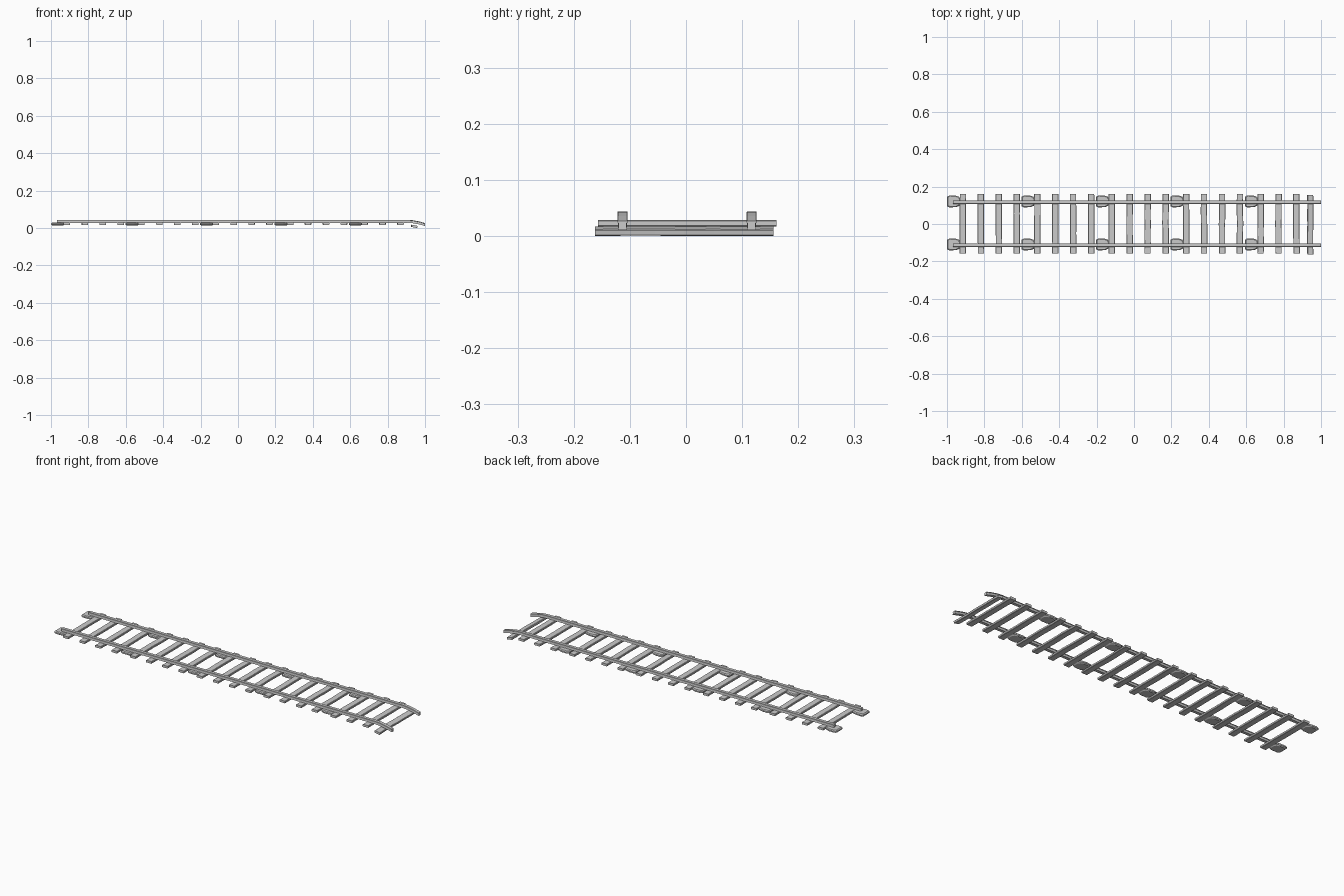
import bpy, bmesh, math, random
from mathutils import Vector, Matrix

random.seed(4)
if "Cube" in bpy.data.objects:
    bpy.data.objects.remove(bpy.data.objects["Cube"])


def loft(name, rings):
    """Skin a list of equal-length closed rings and cap both ends."""
    bm = bmesh.new()
    loops = [[bm.verts.new(p) for p in ring] for ring in rings]
    n = len(loops[0])
    for a, b in zip(loops, loops[1:]):
        for i in range(n):
            j = (i + 1) % n
            bm.faces.new((a[i], a[j], b[j], b[i]))
    bm.faces.new(loops[0])
    bm.faces.new(loops[-1])
    bmesh.ops.recalc_face_normals(bm, faces=bm.faces)
    mesh = bpy.data.meshes.new(name)
    bm.to_mesh(mesh)
    bm.free()
    obj = bpy.data.objects.new(name, mesh)
    bpy.context.collection.objects.link(obj)
    return obj


# Rails: a flat-bottomed section with a wider head, bent down at one end
half = [(0.008, -0.008), (0.008, -0.005), (0.0072, -0.003),
        (0.0072, 0.004), (0.009, 0.005), (0.009, 0.007), (0.008, 0.008)]
section = half + [(-y, z) for y, z in reversed(half)]
path = [(-0.968, 0.036), (0.9, 0.036), (0.93, 0.0345), (0.965, 0.028), (1.0, 0.019)]
rail_y = {"left": 0.117, "right": -0.113}
for side, y0 in rail_y.items():
    loft(side + "_rail", [[(x, y0 + y, z0 + z) for y, z in section] for x, z0 in path])


# Sleepers: slightly uneven planks with chamfered edges
def sleeper(name, x, y, z, tilt=0.0, width=0.034):
    w, h, c = width / 2, 0.006, 0.002
    outline = [(-w, -h + c), (-w + c, -h), (w - c, -h), (w, -h + c),
               (w, h - c), (w - c, h), (-w + c, h), (-w, h - c)]
    rings = []
    for i in range(7):
        shift = random.uniform(-0.0012, 0.0012)
        rings.append([(px + shift, -0.159 + 0.053 * i, pz) for px, pz in outline])
    obj = loft(name, rings)
    obj.matrix_world = Matrix.Translation((x, y, z)) @ Matrix.Rotation(tilt, 4, "Y")


bay, step = 0.398, 0.096
for i in range(19):
    x = -0.915 + (i // 4) * bay + (i % 4) * step
    sleeper(f"sleeper_{i + 1}", x, 0.002, 0.023)
sleeper("loose_end_sleeper", 0.942, -0.0035, 0.009, math.radians(11), 0.032)

# Support pads: rounded stones with chamfered rims, a pair at each bay
outline = [(-0.035, -0.026), (-0.024, -0.032), (0.012, -0.031), (0.03, -0.024),
           (0.036, -0.01), (0.036, 0.012), (0.028, 0.025), (0.01, 0.031),
           (-0.022, 0.032), (-0.035, 0.025)]
layers = [(0.82, 0.014), (1.0, 0.018), (1.0, 0.025), (0.86, 0.029)]
for side, y0 in rail_y.items():
    for i in range(5):
        x0 = -0.964 + i * bay
        loft(f"{side}_pad_{i + 1}",
             [[(x0 + x * s, y0 + 0.004 + y * s, z) for x, y in outline] for s, z in layers])
